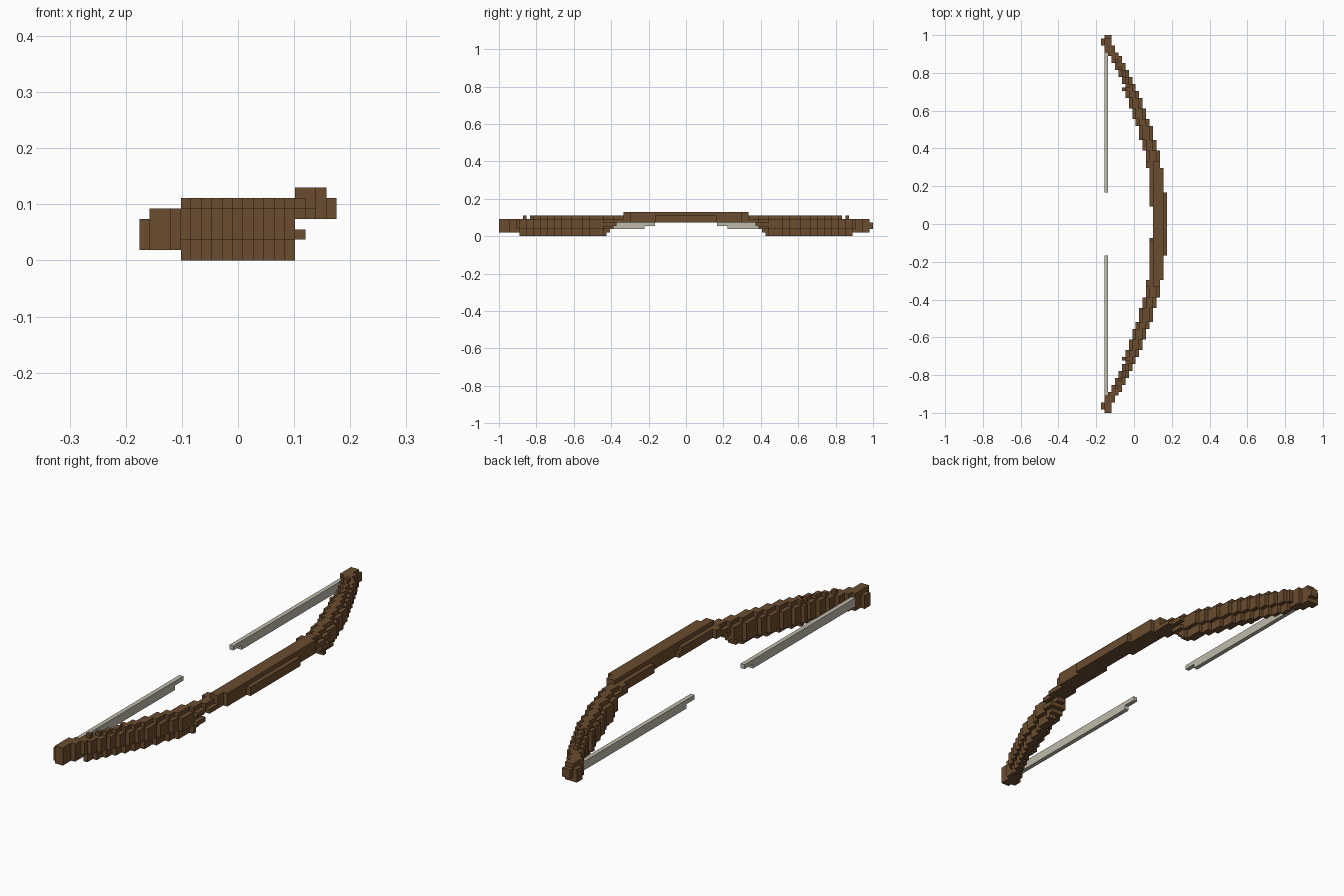
import bpy
import bmesh
from mathutils import Vector

cube = bpy.data.objects.get("Cube")
if cube:
    bpy.data.objects.remove(cube, do_unlink=True)

LENGTH, WIDTH = 108, 19
V = 2 / LENGTH


def material(name, color):
    m = bpy.data.materials.new(name)
    m.use_nodes = True
    m.diffuse_color = (*color, 1)
    bsdf = m.node_tree.nodes["Principled BSDF"]
    bsdf.inputs["Base Color"].default_value = (*color, 1)
    bsdf.inputs["Roughness"].default_value = 0.9
    return m


# Skin a set of block cells with only the exposed faces
def block_object(name, cells, mat):
    bm = bmesh.new()
    corners = {}

    def corner(p):
        if p not in corners:
            corners[p] = bm.verts.new(((p[0] - WIDTH / 2) * V,
                                       (p[1] - LENGTH / 2) * V, p[2] * V))
        return corners[p]

    for cell in sorted(cells):
        for axis in range(3):
            for side in (0, 1):
                near = list(cell)
                near[axis] += 2 * side - 1
                if tuple(near) in cells:
                    continue
                ring = []
                for u, w in ((0, 0), (1, 0), (1, 1), (0, 1)):
                    p = list(cell)
                    p[axis] += side
                    p[(axis + 1) % 3] += u
                    p[(axis + 2) % 3] += w
                    ring.append(corner(tuple(p)))
                bm.faces.new(ring if side else ring[::-1])
    mesh = bpy.data.meshes.new(name)
    bm.to_mesh(mesh)
    bm.free()
    mesh.materials.append(mat)
    obj = bpy.data.objects.new(name, mesh)
    bpy.context.collection.objects.link(obj)
    return obj


def fill(cells, lo, hi, j, k):
    cells.update((i, j, k) for i in range(max(lo, 0), hi))


def distance(j):
    return abs((j + 0.5) * V - 1)


# Where each layer of the thick limb starts, and its outer and inner inset
LIMB_START = (0.43, 0.40, 0.385, 0.37, 0.33, 0.33)
OUTER = (1, 1, 0, 0, 0, 1)
INNER = (1, 0, 0, 0, 0, 1)

grip, limbs, string = set(), {-1: set(), 1: set()}, {-1: set(), 1: set()}

for j in range(LENGTH):
    a = distance(j)
    side = 1 if j >= LENGTH // 2 else -1
    hi = max(WIDTH - round(0.32 * a * a / V), 3)
    lo = max(hi - (4 if a < 0.72 else 3), 1)

    # Shallow arched grip with a narrow top ridge
    if a < 0.33:
        lo = min(lo, 14) if a > 0.1 else lo
        for k in (4, 5):
            fill(grip, lo, hi, j, k)
        fill(grip, 15, min(18, hi), j, 6)
        continue

    # Deep rounded limbs that taper to the tips
    for k in range(6):
        if a < LIMB_START[k]:
            continue
        if k in (0, 5) and a > 0.885:
            continue
        if k == 5 and a > 0.81 and j % 2 == (side > 0):
            continue
        if k == 4 and a > 0.985 and side > 0:
            continue
        if k == 1 and a > 0.985 and side > 0:
            continue
        top = hi - OUTER[k] if a < 0.9 else hi
        if k < 4:
            top = min(top, 16 if k == 2 else 15)
        fill(limbs[side], lo + INNER[k], top, j, k)

    # Nock behind the tip
    if 0.95 < a < 0.985:
        for k in (1, 2, 3):
            fill(limbs[side], 0, 2, j, k)

# Small arrow rest on the inside of the grip
grip.add((14, 49, 4))

# Two separate halves of the string, each with a stepped free end
for j in range(LENGTH):
    a = distance(j)
    side = 1 if j >= LENGTH // 2 else -1
    for k, start in ((3, 0.167), (2, 0.23)):
        if start < a < 0.95 and (1, j, k) not in limbs[side]:
            string[side].add((1, j, k))

wood = material("brown wood", (0.147, 0.073, 0.028))
cord = material("pale cord", (0.52, 0.49, 0.40))

block_object("grip", grip, wood)
for side, label in ((-1, "front"), (1, "back")):
    block_object(label + "_limb", limbs[side], wood)
    block_object(label + "_string", string[side], cord)
